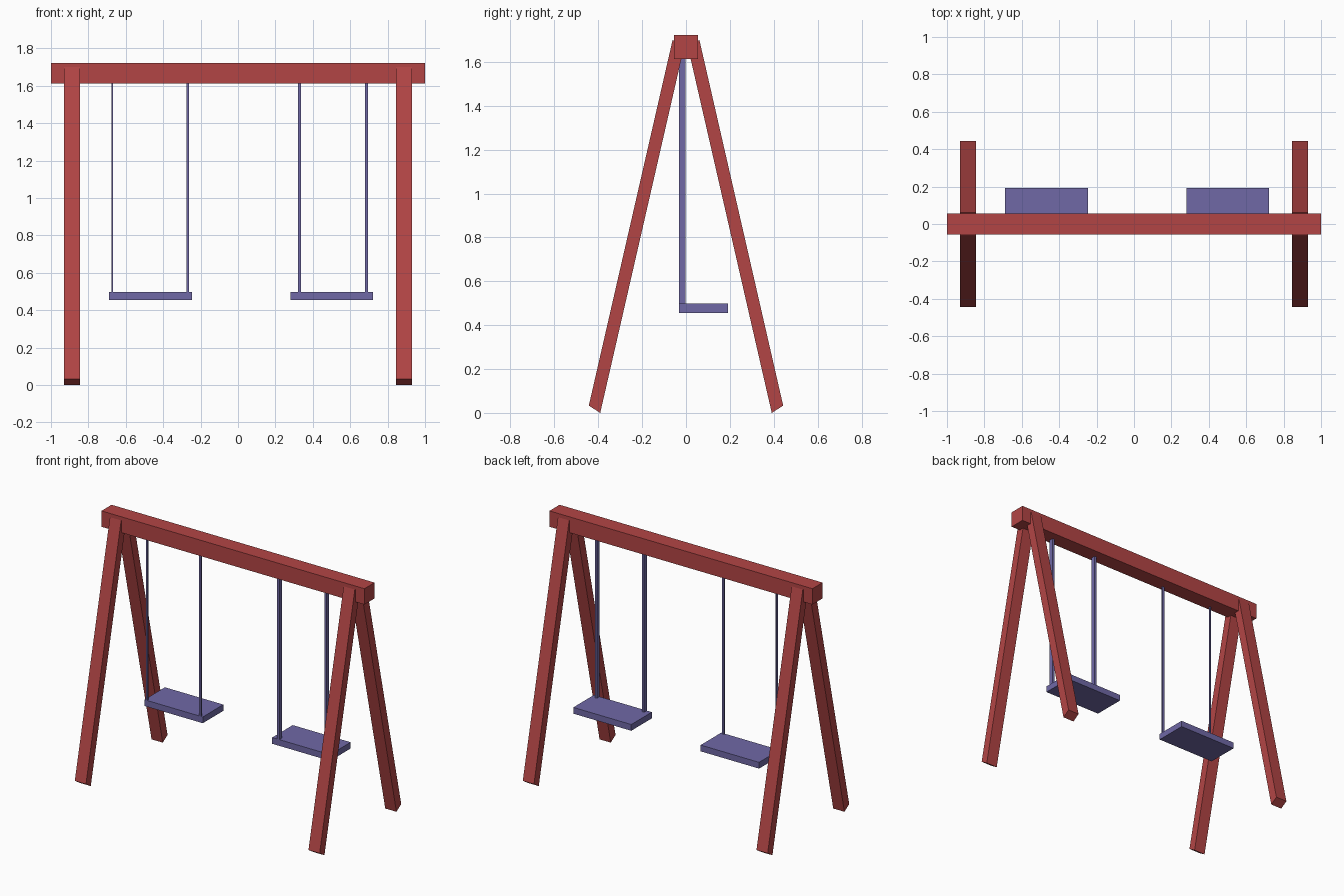
import bpy

if "Cube" in bpy.data.objects:
    bpy.data.objects.remove(bpy.data.objects["Cube"])


def material(name, color):
    m = bpy.data.materials.new(name)
    m.diffuse_color = color
    m.use_nodes = True
    m.node_tree.nodes["Principled BSDF"].inputs["Base Color"].default_value = m.diffuse_color
    return m


RED = material("red_paint", (0.45, 0.06, 0.06, 1))
PURPLE = material("purple_paint", (0.16, 0.14, 0.38, 1))


def prism(name, profile, x0, x1, mat):
    """Extrude a (y, z) quad profile along x."""
    n = len(profile)
    verts = [(x, y, z) for x in (x0, x1) for y, z in profile]
    faces = [tuple(reversed(range(n))), tuple(range(n, 2 * n))]
    faces += [(i, (i + 1) % n, n + (i + 1) % n, n + i) for i in range(n)]
    mesh = bpy.data.meshes.new(name)
    mesh.from_pydata(verts, [], faces)
    mesh.materials.append(mat)
    ob = bpy.data.objects.new(name, mesh)
    bpy.context.collection.objects.link(ob)
    return ob


def box(name, x, y, z, mat):
    profile = [(y[0], z[0]), (y[1], z[0]), (y[1], z[1]), (y[0], z[1])]
    return prism(name, profile, x[0], x[1], mat)


# Top beam
box("beam", (-1, 1), (-0.055, 0.055), (1.613, 1.722), RED)

# Four splayed legs with slanted ends
leg = [(0.391, 0.0), (0.443, 0.033), (0.061, 1.70), (0.009, 1.667)]
front = [(-y, z) for y, z in reversed(leg)]
for side, x0, x1 in (("left", -0.931, -0.846), ("right", 0.846, 0.931)):
    prism("back_leg_" + side, leg, x0, x1, RED)
    prism("front_leg_" + side, front, x0, x1, RED)

# Two swings: seat x range, rope x ranges, rope depth
swings = {
    "left": ((-0.69, -0.246), ((-0.676, -0.668), (-0.276, -0.261)), 0.011),
    "right": ((0.282, 0.722), ((0.320, 0.336), (0.679, 0.695)), 0.029),
}
for side, (seat_x, ropes, depth) in swings.items():
    box("seat_" + side, seat_x, (-0.031, 0.192), (0.455, 0.498), PURPLE)
    for i, rope_x in enumerate(ropes, 1):
        box(f"rope_{side}_{i}", rope_x, (-0.031, -0.031 + depth),
            (0.495, 1.62), PURPLE)
